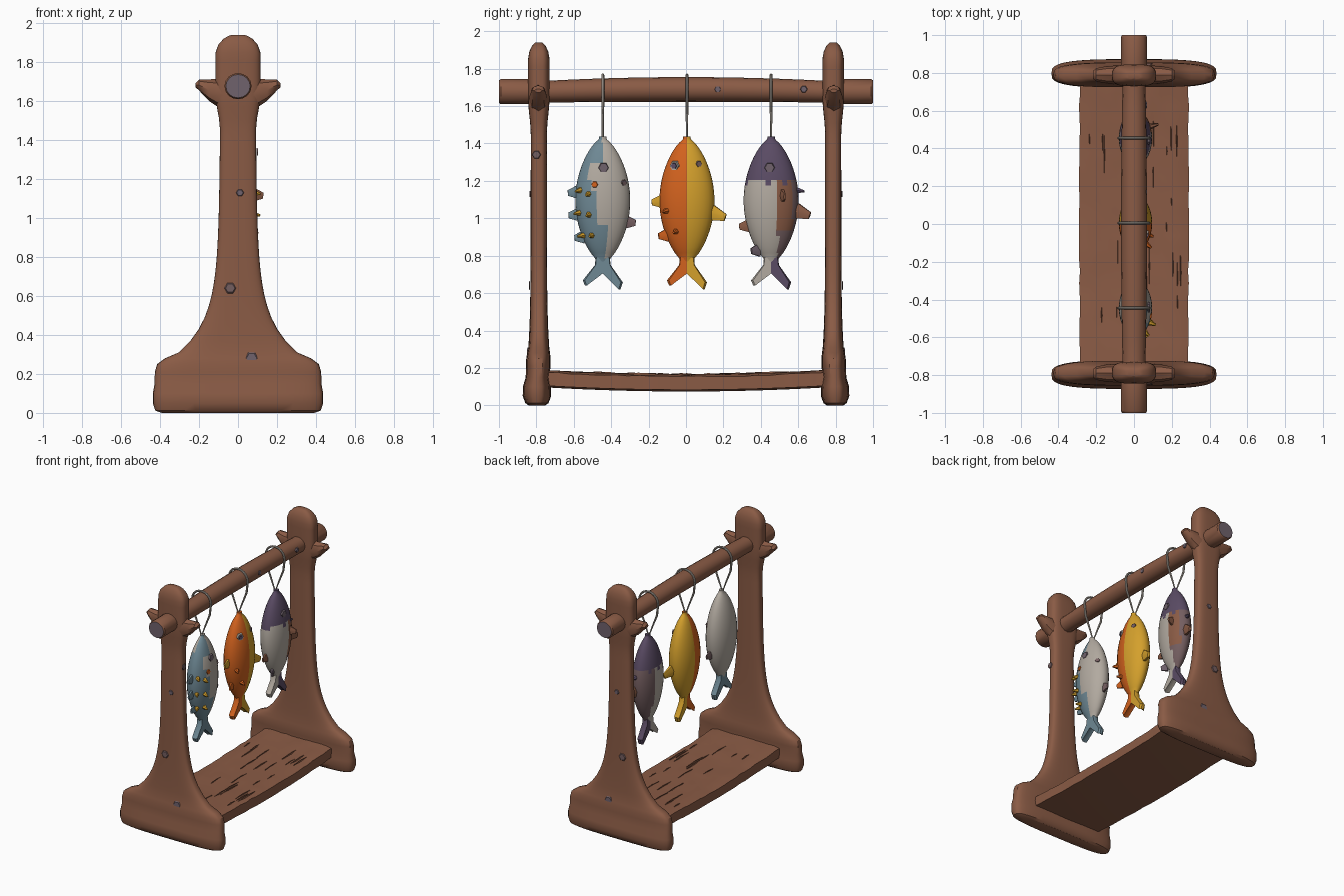
import bpy, bmesh, math, random
from mathutils import Vector

if "Cube" in bpy.data.objects:
    bpy.data.objects.remove(bpy.data.objects["Cube"])

random.seed(4)
TAU = math.tau


def material(name, code):
    m = bpy.data.materials.new(name)
    lin = [((c / 255 + 0.055) / 1.055) ** 2.4 for c in bytes.fromhex(code)]
    m.diffuse_color = (*lin, 1)
    m.use_nodes = True
    m.node_tree.nodes["Principled BSDF"].inputs["Base Color"].default_value = m.diffuse_color
    return m


wood = material("brown wood", "8a5b45")
slate = material("grey purple", "70626c")
pale = material("pale grey", "b2aaa0")
blue = material("grey blue", "6e8894")
orange = material("orange", "d2621e")
yellow = material("yellow", "d4a02c")
purple = material("dark purple", "5a4b64")
mauve = material("mauve", "745e60")


def loft(name, rings, mats, rule=None):
    """Skin closed rings, cap both ends; rule(centre) gives the material index."""
    n = len(rings[0])
    verts = [p for ring in rings for p in ring]
    faces = [(i * n + j, i * n + (j + 1) % n, (i + 1) * n + (j + 1) % n, (i + 1) * n + j)
             for i in range(len(rings) - 1) for j in range(n)]
    faces += [tuple(range(n)), tuple(range(len(verts) - n, len(verts)))]
    me = bpy.data.meshes.new(name)
    me.from_pydata(verts, [], faces)
    bm = bmesh.new()
    bm.from_mesh(me)
    bmesh.ops.recalc_face_normals(bm, faces=bm.faces)
    for f in bm.faces:
        f.material_index = rule(f.calc_center_median()) if rule else 0
    bm.to_mesh(me)
    bm.free()
    for m in mats:
        me.materials.append(m)
    ob = bpy.data.objects.new(name, me)
    bpy.context.collection.objects.link(ob)
    return ob


def oval(n, a, b, power=2.0):
    """Superellipse outline points."""
    out = []
    for k in range(n):
        c, s = math.cos(TAU * k / n), math.sin(TAU * k / n)
        e = 2 / power
        out.append((a * math.copysign(abs(c) ** e, c), b * math.copysign(abs(s) ** e, s)))
    return out


def spike(name, loc, direction, length, r0, r1, mat, flat=1.0):
    """Tapered chunk pointing along a direction; also used for eyes and patches."""
    d = Vector(direction).normalized()
    u = d.cross(Vector((0, 0, 1))).normalized()
    v = u.cross(d)
    rings = [[Vector(loc) + d * t + u * a * flat + v * b for a, b in oval(6, r, r)]
             for t, r in ((0, r0), (length, r1))]
    loft(name, rings, [mat])


def post_row(z):
    """Half width, half depth and centre of the post above the foot."""
    flare = math.exp(-(z - .31) / .17)
    h = min(max((z - 1.45) / .2, 0), 1)
    head = h * h * (3 - 2 * h)
    tip = max(.3, math.sqrt(1 - (max(z - 1.84, 0) / .105) ** 2))
    return (z, (.105 - .009 * z + .203 * flare + .027 * head) * tip,
            (.043 + .013 * flare + .015 * head) * tip, .787)


# end frames: foot rows (z, half x, half y, centre y), then flared post by rule
FOOT = [(0, .39, .045, .797), (.012, .425, .062, .797), (.05, .437, .076, .797), (.1, .437, .075, .797),
        (.15, .428, .063, .794), (.21, .427, .066, .79), (.25, .415, .065, .789), (.28, .375, .061, .788)]
TOP = [.31 + .06 * i for i in range(26)] + [1.85, 1.89, 1.92, 1.935, 1.94]
POST = FOOT + [post_row(z) for z in TOP]
for s, side in ((-1, "front"), (1, "back")):
    loft(side + "_post", [[(x, s * cy + y, z) for x, y in oval(36, hx, hy, 3.2)]
                          for z, hx, hy, cy in POST], [wood])
    # wedge pegs through the post
    for t in (-1, 1):
        rows = [(.08, .05, 1.635, .08), (.15, .045, 1.657, .055), (.2, .035, 1.683, .028), (.218, .02, 1.682, .01)]
        loft(side + "_peg", [[(t * x, s * .79 + y, zc + z) for y, z in oval(8, hy, hz)]
                             for x, hy, zc, hz in rows], [wood])
    # worn patches on the outer face
    for x, z, r, m in ((.07, .28, .034, slate), (-.04, .64, .03, mauve), (.01, 1.13, .02, slate)):
        spike("worn_patch", (x, s * (.787 + post_row(max(z, .31))[2] + .002), z), (0, s, 0), .005, r, r * .8, m)


def beam_ring(y):
    inner = max(0, 1 - (y / .75) ** 2)
    r = .058 + .008 * inner if abs(y) < .8 else (.06 if abs(y) > .995 else .067)
    return [(a * 1.04, y, 1.677 + .012 * inner + b) for a, b in oval(16, r, r)]


# hanging beam with grey cut ends
loft("beam", [beam_ring(y) for y in [-1, -.99] + [i * .12 for i in range(-7, 8)] + [.99, 1]],
     [wood, slate], lambda c: 1 if abs(c.y) > .999 else 0)
for y in (.17, .63):
    spike("worn_patch", (.06, y, 1.69), (1, 0, 0), .01, .02, .016, slate)
spike("worn_patch", (.096, -.8, 1.34), (1, 0, 0), .006, .024, .02, mauve)


def sag(y):
    return .022 * (1 - (y / .75) ** 2)


# sagging base board with an uneven top and raised grain
rings = []
for i in range(25):
    y = -.75 + 1.5 * i / 24
    w = .288 + random.uniform(-.004, .004)
    top = [(w * (1 - k / 6), y, .187 - sag(y) + random.uniform(-.004, .003) - (.01 if k in (0, 12) else 0))
           for k in range(13)]
    rings.append(top + [(-w, y, .105 - sag(y)), (0, y, .096 - sag(y)), (w, y, .105 - sag(y))])
loft("base_board", rings, [wood])
for i in range(26):
    x, y, l = random.uniform(-.25, .25), random.uniform(-.6, .6), random.uniform(.04, .12)
    z = .186 - sag(y)
    loft("board_grain", [[(x - w, y + t * l, z - .006), (x, y + t * l, z + .008 * w / .005), (x + w, y + t * l, z - .006)]
                         for t, w in ((-1, .001), (0, .005), (1, .001))], [wood])

CX = .008


def half_width(z):
    """Fish outline: blunt head, full belly, narrow tail root."""
    u = min(max((1.43 - z) / .67, 0), 1)
    return max(.02 if z > 1.2 else .034, .147 * max(math.sin(math.pi * u), 0) ** .6)


def on_fish(cy, deg, z):
    """Point and outward direction on a fish body; 0 degrees faces +x."""
    a, w = math.radians(deg), half_width(z)
    d = Vector((math.cos(a) / .6, math.sin(a), 0)).normalized()
    return Vector((CX + .6 * w * math.cos(a), cy + w * math.sin(a), z)) - d * .008, d


def blue_rule(c):
    dy = c.y + .445
    if c.x < CX:
        return 0 if dy < -.09 else 1
    edge = -.005 if c.z > 1.3 else -.07 if c.z > 1.13 else -.03 if c.z > .98 else .015
    return 0 if dy < edge else 1


def purple_rule(c):
    dy = c.y - .455
    if c.z > 1.2 + .015 * math.sin(dy * 60):
        return 0
    if c.x > CX and .03 < dy < .115 and c.z > .93:
        return 3
    return 2 if dy > .035 else 1


# fish: name, centre y, body colours, colour rule, tail colours
FISH = [("blue_fish", -.445, [blue, pale], blue_rule, blue, blue),
        ("orange_fish", .005, [orange, yellow], lambda c: 0 if c.y < .005 else 1, orange, yellow),
        ("purple_fish", .455, [purple, pale, mauve, wood], purple_rule, pale, purple)]
BODY_Z = [1.437, 1.428, 1.42, 1.405] + [1.385 - .03 * i for i in range(22)]
for name, cy, mats, rule, tail_l, tail_r in FISH:
    loft(name, [[(CX + a, cy + b, z) for a, b in oval(28, max(.6 * half_width(z), .018), half_width(z))]
                for z in BODY_Z], mats, rule)
    # forked tail in two halves
    for side, s, mat, drop in (("left", -1, tail_l, 0), ("right", 1, tail_r, .02)):
        pts = [(0, .8), (.038, .79), (.042, .75), (.107, .668 - drop / 2), (.095, .64 - drop), (0, .705)]
        loft(name + "_tail_" + side, [[(CX + x, cy + s * y * k, z) for y, z in pts]
                                      for x, k in ((-.022, .9), (-.01, 1), (.01, 1), (.022, .9))], [mat])
    # rope loop over the beam
    cu = bpy.data.curves.new(name + "_rope", 'CURVE')
    cu.dimensions, cu.bevel_depth, cu.bevel_resolution = '3D', .008, 2
    path = [(.08 * math.cos(math.pi * k / 10), 1.688 + .078 * math.sin(math.pi * k / 10)) for k in range(11)]
    path += [(-.07, 1.6), (-.03, 1.5), (0, 1.42), (.03, 1.5), (.07, 1.6)]
    sp = cu.splines.new('POLY')
    sp.points.add(len(path) - 1)
    for p, (x, z) in zip(sp.points, path):
        p.co = (x, cy, z, 1)
        p.radius = 1 if z > 1.55 else .75
    sp.use_cyclic_u = True
    cu.materials.append(pale)
    bpy.context.collection.objects.link(bpy.data.objects.new(name + "_rope", cu))

# sizes per kind: length, base radius, tip radius, flatness, tilt
KIND = {"fin": (.05, .04, .018, .4, -.1), "side_fin": (.08, .048, .022, .45, -.35),
        "spine": (.043, .018, .006, 1, -.15), "eye": (.014, .03, .025, 1, 0),
        "pupil": (.02, .02, .016, 1, 0), "spot": (.013, .02, .016, 1, 0)}


def add(i, kind, deg, z, mat):
    length, r0, r1, flat, tilt = KIND[kind]
    p, d = on_fish(FISH[i][1], deg, z)
    spike(FISH[i][0] + "_" + kind, p, d + Vector((0, 0, tilt)), length, r0, r1, mat, flat)


# blue fish: two rows of yellow spines, fins and spots
for k in range(3):
    add(0, "spine", -58 - 5 * k, 1.15 - .12 * k, yellow)
    add(0, "spine", -32, 1.13 - .11 * k, yellow)
    add(0, "fin", -87, 1.14 - .12 * k, blue)
add(0, "fin", 88, .98, mauve)
add(0, "spot", -18, 1.18, orange)
add(0, "eye", 2, 1.27, slate)
add(0, "spot", 55, 1.19, mauve)
# orange fish
add(1, "fin", -88, 1.09, yellow)
add(1, "side_fin", 80, 1.03, yellow)
add(1, "fin", -80, .91, orange)
add(1, "spine", -50, 1.04, orange)
add(1, "spine", -30, .93, orange)
add(1, "eye", -36, 1.28, pale)
add(1, "pupil", -36, 1.28, purple)
add(1, "spot", 36, 1.29, mauve)
# purple fish
add(2, "fin", -88, .96, wood)
add(2, "side_fin", 80, 1.04, wood)
add(2, "fin", -70, .83, slate)
add(2, "spine", 84, 1.15, purple)
add(2, "fin", 25, 1.12, wood)
add(2, "eye", -4, 1.27, slate)

# ropes to mesh, then smooth shading with sharp edges kept
bpy.ops.object.select_all(action='SELECT')
bpy.context.view_layer.objects.active = bpy.data.objects["beam"]
bpy.ops.object.convert(target='MESH')
bpy.ops.object.shade_smooth_by_angle(angle=math.radians(35))
